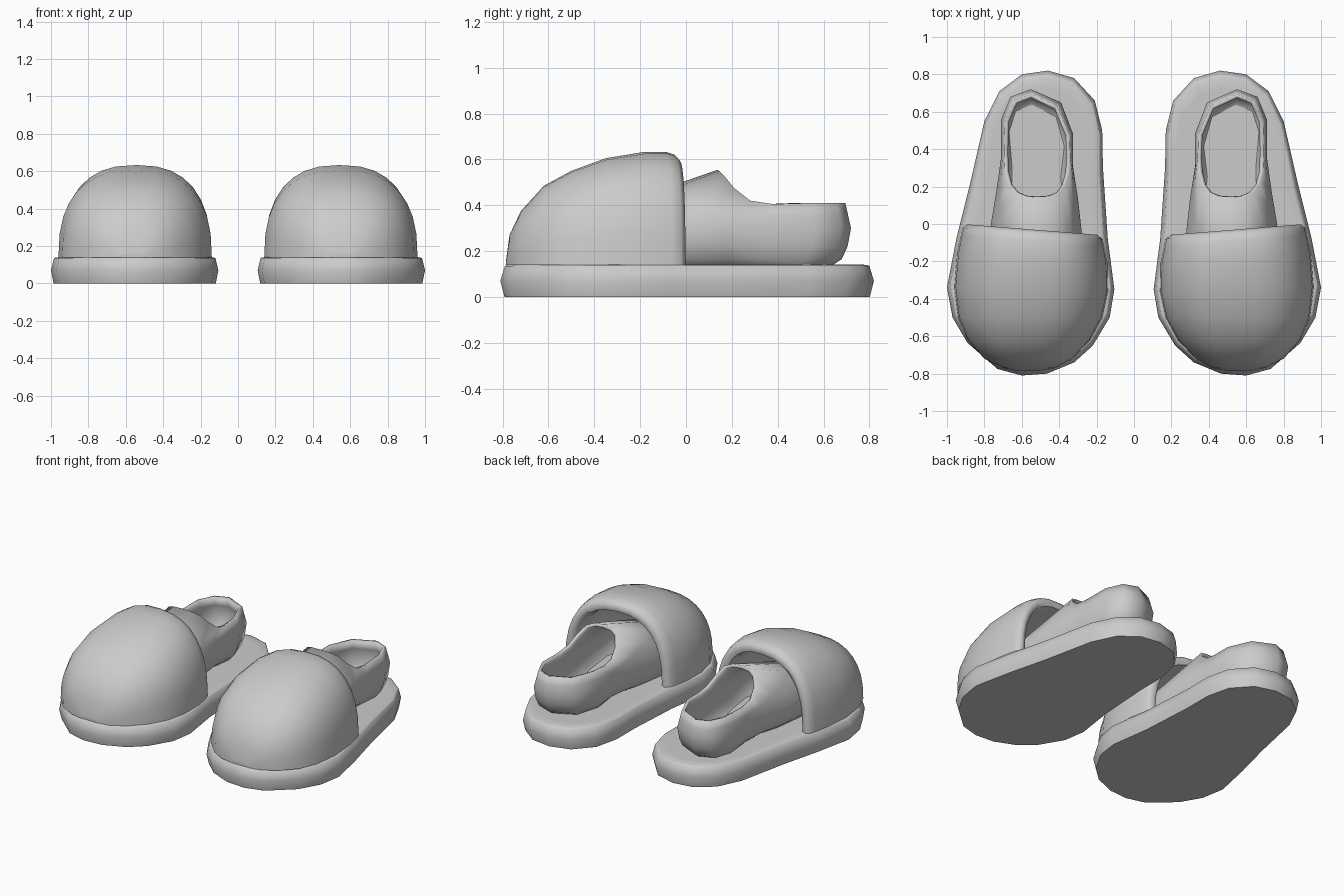
import bpy, bmesh, math
from mathutils import Vector

if "Cube" in bpy.data.objects:
    bpy.data.objects.remove(bpy.data.objects["Cube"])

grey = bpy.data.materials.new("plain_grey")
grey.diffuse_color = (0.6, 0.6, 0.6, 1)
grey.use_nodes = True
grey.node_tree.nodes["Principled BSDF"].inputs["Base Color"].default_value = grey.diffuse_color


def loft(name, rings, closed, cap_start, cap_end, angle, thickness=0):
    """Skin a list of equal-length point rings, then mirror it to the other foot."""
    bm = bmesh.new()
    rows = [[bm.verts.new(p) for p in r] for r in rings]
    n = len(rows[0])
    for a, b in zip(rows, rows[1:]):
        for i in range(n if closed else n - 1):
            j = (i + 1) % n
            bm.faces.new((a[i], a[j], b[j], b[i]))
    if cap_start:
        bm.faces.new(rows[0][::-1])
    if cap_end:
        bm.faces.new(rows[-1])
    bmesh.ops.recalc_face_normals(bm, faces=bm.faces)
    for f in bm.faces:
        f.smooth = len(f.verts) == 4
    for e in bm.edges:
        if len(e.link_faces) == 2:
            flat = any(len(f.verts) > 4 for f in e.link_faces)
            e.smooth = not flat and e.calc_face_angle(0) < math.radians(angle)
    me = bpy.data.meshes.new(name)
    bm.to_mesh(me)
    bm.free()
    me.materials.append(grey)
    ob = bpy.data.objects.new(name, me)
    bpy.context.collection.objects.link(ob)
    if thickness:
        s = ob.modifiers.new("thickness", 'SOLIDIFY')
        s.thickness = thickness
        s.offset = -1
    ob.modifiers.new("other_foot", 'MIRROR')
    return ob


def inset(points, d, z, centre):
    """Pull an outline toward its centre and place it at height z."""
    out = []
    for x, y in points:
        v = Vector((x, y))
        v += (Vector(centre) - v).normalized() * d
        out.append((v.x, v.y, z))
    return out


# Sole: foot-shaped slab, widest at mid height
outline = [(.46, .82), (.32, .78), (.21, .66), (.17, .50), (.166, .3), (.14, -.08),
           (.105, -.35), (.13, -.5), (.22, -.65), (.32, -.74), (.465, -.80), (.6, -.81),
           (.73, -.775), (.89, -.636), (.97, -.5), (1.0, -.34), (.95, -.08), (.88, .2),
           (.80, .55), (.72, .71), (.6, .80)]
mid = (.53, 0)
loft("sole", [inset(outline, d, z, mid) for d, z in
              ((.018, 0), (0, .07), (.02, .135), (.032, .14), (.09, .141))],
     True, True, True, 75)


# Toe cap: arched sections from nose to rim, then back along the inside
def arch(y, xl, xr, h, segments=16):
    c, w = (xl + xr) / 2, (xr - xl) / 2
    tilt = .08 * min(1, max(0, (y + .5) / .4))
    pts = []
    for i in range(segments + 1):
        t = math.pi * i / segments
        co, si = math.cos(t), max(0, math.sin(t))
        dx = math.copysign(abs(co) ** .8, co) * w
        pts.append((c + dx, y + tilt * dx, .14 + h * si ** .8))
    return pts


stations = [(-.785, .50, .63, .02), (-.77, .42, .70, .13), (-.72, .33, .80, .235),
            (-.62, .235, .89, .345), (-.50, .17, .94, .41), (-.35, .14, .96, .465),
            (-.18, .143, .945, .493), (-.09, .16, .925, .493), (-.05, .17, .915, .48),
            (-.03, .195, .89, .455), (-.04, .225, .86, .425), (-.1, .235, .85, .415),
            (-.35, .2, .9, .39), (-.6, .3, .82, .25), (-.70, .45, .68, .05)]
loft("toe_cap", [arch(*s) for s in stations], False, True, True, 60)

# Inner shoe: widest ring rises into the ankle opening
wide = [(.55, .72), (.66, .68), (.71, .56), (.71, .36), (.735, .18), (.765, 0),
        (.77, -.25), (.70, -.5), (.53, -.6), (.36, -.5), (.27, -.25), (.28, -.04),
        (.30, .14), (.325, .3), (.325, .48), (.39, .65)]
mouth = [(.55, .695, .41), (.64, .66, .41), (.69, .55, .41), (.695, .38, .405),
         (.69, .28, .42), (.67, .21, .475), (.63, .165, .53), (.58, .145, .55),
         (.52, .14, .555), (.45, .145, .55), (.40, .165, .53), (.365, .21, .475),
         (.345, .28, .42), (.34, .36, .405), (.345, .48, .41), (.41, .63, .41)]
heart = (.52, .15)
belly = inset(wide, 0, .3, heart)
shoulder = [tuple(a + (b - a) * .5 for a, b in zip(p, q)) for p, q in zip(belly, mouth)]
loft("inner_shoe", [inset(wide, .075, .142, heart), inset(wide, .04, .165, heart),
                    inset(wide, .015, .22, heart), belly, shoulder, mouth],
     True, True, False, 60, .022)
